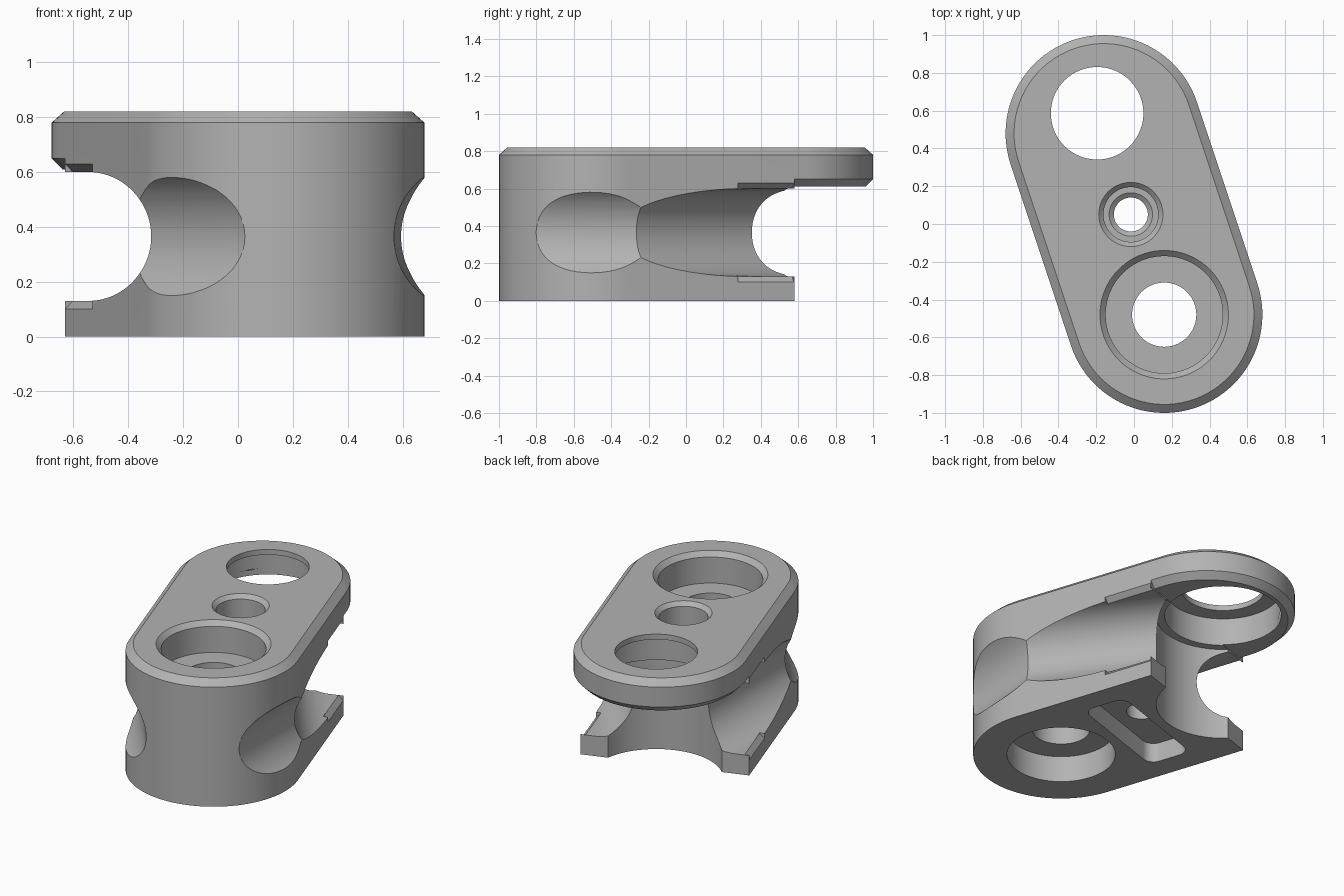
import bpy, bmesh, math
from mathutils import Matrix, Vector

if "Cube" in bpy.data.objects:
    bpy.data.objects.remove(bpy.data.objects["Cube"])

HALF = 0.506          # half distance between the two end centres
RADIUS = 0.52         # end radius of the body
BACK = 0.618          # centre of the back hole along the body
TILT = math.atan2(0.316, 0.949)


def loft(name, rings, matrix=None):
    """Closed solid through rings that have equal point counts."""
    bm = bmesh.new()
    loops = [[bm.verts.new(p) for p in ring] for ring in rings]
    n = len(loops[0])
    for a, b in zip(loops, loops[1:]):
        for i in range(n):
            j = (i + 1) % n
            bm.faces.new((a[i], a[j], b[j], b[i]))
    bm.faces.new(loops[0][::-1])
    bm.faces.new(loops[-1])
    if matrix:
        bm.transform(matrix)
    bmesh.ops.recalc_face_normals(bm, faces=bm.faces)
    mesh = bpy.data.meshes.new(name)
    bm.to_mesh(mesh)
    bm.free()
    obj = bpy.data.objects.new(name, mesh)
    bpy.context.collection.objects.link(obj)
    return obj


def prism(name, outline, low, high, matrix=None):
    return loft(name, [[(x, y, z) for x, y in outline] for z in (low, high)], matrix)


def stadium(r, z, steps=48):
    ring = []
    for centre, start in ((HALF, 0), (-HALF, math.pi)):
        for i in range(steps + 1):
            a = start + math.pi * i / steps
            ring.append((r * math.cos(a), centre + r * math.sin(a), z))
    return ring


def turned(name, y, profile, steps=80):
    """Round cutter at (0, y) from a list of (radius, height)."""
    angles = [math.tau * i / steps for i in range(steps)]
    return loft(name, [[(r * math.cos(a), y + r * math.sin(a), z) for a in angles]
                       for r, z in profile])


def cut(target, cutter):
    mod = target.modifiers.new("cut", "BOOLEAN")
    mod.operation = "DIFFERENCE"
    mod.solver = "EXACT"
    mod.object = cutter
    bpy.context.view_layer.objects.active = target
    bpy.ops.object.modifier_apply(modifier=mod.name)
    bpy.data.objects.remove(cutter)


def channel(name, side, direction, r, low, high):
    """U-shaped side channel whose floor passes through the waist point."""
    d = Vector((side * direction[0], direction[1], 0)).normalized()
    n = Vector((-d.y, d.x, 0))
    if n.x * side < 0:
        n = -n
    origin = Vector((side * 0.48, -0.44, 0.365))
    frame = Matrix((n, (0, 0, 1), d)).transposed().to_4x4()
    outline = [(r - r * math.sin(a), r * math.cos(a))
               for a in (math.pi * i / 40 for i in range(41))]
    outline += [(0.8, -r), (0.8, r)]
    return prism(name, outline, low, high, Matrix.Translation(origin) @ frame)


# Body with chamfered top edge
body = loft("clamp_body", [stadium(RADIUS, 0), stadium(RADIUS, 0.78), stadium(0.475, 0.82)])

# Clear the space under the back of the top plate, leaving its lower chamfer
under = prism("under_cutter", [(-0.9, 0.437), (0.9, 0.437), (0.9, 1.3), (-0.9, 1.3)], -0.1, 0.65)
cut(under, loft("flare_cutter", [stadium(0.48, 0.61), stadium(0.53, 0.66)]))
cut(body, under)

# Side channels: long rear run, short front run, chamfered rims
for side in (-1, 1):
    cut(body, channel("rear_channel", side, (-0.325, 0.946), 0.235, -0.25, 1.0))
    cut(body, channel("front_channel", side, (-0.36, -0.93), 0.29, -0.3, 0.8))
    rim = [(side * 0.49, 0.13), (side * 0.49, 0.60), (side * 0.54, 0.65), (side * 0.54, 0.08)]
    along = Matrix(((1, 0, 0, 0), (0, 0, 1, 0), (0, 1, 0, 0), (0, 0, 0, 1)))
    cut(body, prism("rim_cutter", rim, 0.12, 0.434, along))

# Concave rear wall, then the back hole with its lower counterbore
cut(body, turned("rear_wall_cutter", BACK, [(0.395, -0.1), (0.395, 0.605)]))
cut(body, turned("back_hole_cutter", BACK,
                 [(0.345, 0.5), (0.345, 0.785), (0.245, 0.785), (0.245, 0.9)]))

# Front bore: counterbores above and below a through hole
cut(body, turned("front_bore_cutter", -HALF,
                 [(0.32, -0.1), (0.32, 0.17), (0.17, 0.17), (0.17, 0.62),
                  (0.31, 0.62), (0.31, 0.79), (0.37, 0.85)]))

# Slot under the middle, with rounded corners
slot = []
for cx, cy, start in ((0.3, 0.1, 0), (-0.3, 0.1, 1), (-0.3, -0.1, 2), (0.3, -0.1, 3)):
    for i in range(9):
        a = (start + i / 8) * math.pi / 2
        slot.append((cx + 0.07 * math.cos(a), 0.02 + cy * 0.7 + 0.07 * math.sin(a)))
cut(body, prism("slot_cutter", slot, -0.1, 0.125))

# Middle screw hole
cut(body, turned("screw_hole_cutter", 0.053,
                 [(0.09, 0.05), (0.09, 0.4), (0.115, 0.42), (0.145, 0.42),
                  (0.145, 0.795), (0.2, 0.85)]))

# Turn into place, shade and colour
body.data.transform(Matrix.Rotation(TILT, 4, "Z"))
grey = bpy.data.materials.new("plain_grey")
grey.use_nodes = True
colour = (0.45, 0.45, 0.45, 1)
grey.diffuse_color = colour
grey.node_tree.nodes["Principled BSDF"].inputs["Base Color"].default_value = colour
body.data.materials.clear()
body.data.materials.append(grey)
bpy.ops.object.select_all(action="DESELECT")
body.select_set(True)
bpy.context.view_layer.objects.active = body
bpy.ops.object.shade_smooth_by_angle(angle=math.radians(25))
